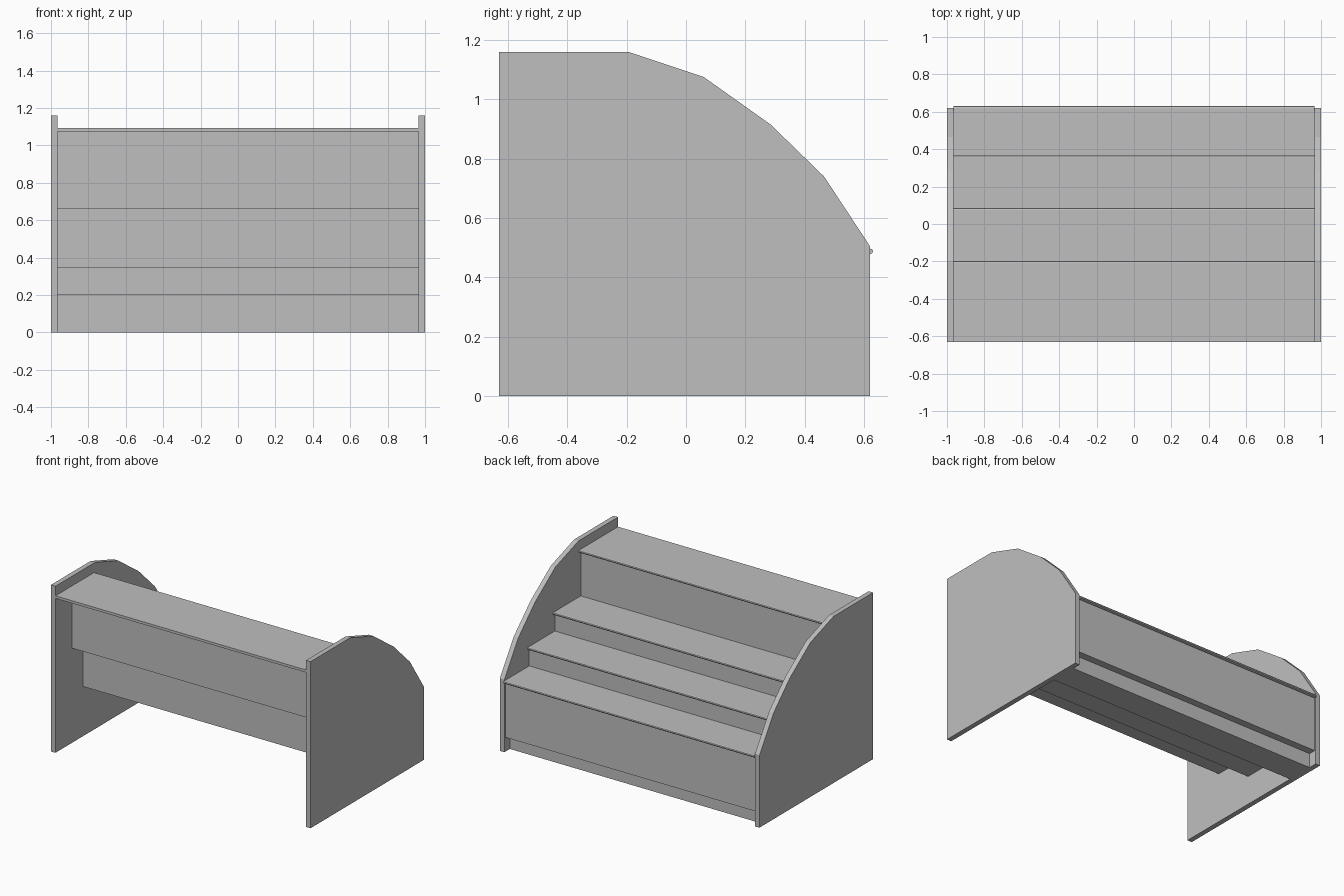
import bpy
import bmesh

cube = bpy.data.objects.get("Cube")
if cube:
    bpy.data.objects.remove(cube, do_unlink=True)

grey = bpy.data.materials.new("light_grey")
grey.use_nodes = True
colour = (0.52, 0.52, 0.52, 1)
grey.diffuse_color = colour
grey.node_tree.nodes["Principled BSDF"].inputs["Base Color"].default_value = colour

INNER = 0.965    # half width between the side panels
BOARD = 0.018    # tread thickness


def extrude_x(name, profile, x0, x1):
    """Solid made by sweeping a (y, z) outline from x0 to x1."""
    bm = bmesh.new()
    face = bm.faces.new([bm.verts.new((x0, y, z)) for y, z in profile])
    swept = bmesh.ops.extrude_face_region(bm, geom=[face])
    verts = [v for v in swept["geom"] if isinstance(v, bmesh.types.BMVert)]
    bmesh.ops.translate(bm, verts=verts, vec=(x1 - x0, 0, 0))
    bmesh.ops.recalc_face_normals(bm, faces=bm.faces)
    mesh = bpy.data.meshes.new(name)
    bm.to_mesh(mesh)
    bm.free()
    mesh.materials.append(grey)
    obj = bpy.data.objects.new(name, mesh)
    bpy.context.collection.objects.link(obj)
    return obj


def board(name, y0, y1, z0, z1):
    return extrude_x(name, [(y0, z0), (y1, z0), (y1, z1), (y0, z1)], -INNER, INNER)


# Side panels with the faceted curved top
side = [(-0.63, 0), (0.62, 0), (0.62, 0.505), (0.465, 0.74), (0.285, 0.915),
        (0.06, 1.075), (-0.195, 1.16), (-0.63, 1.16)]
extrude_x("left_side_panel", side, INNER, 1)
extrude_x("right_side_panel", side, -1, -INNER)

# Each step: tread back, tread nose, tread top, box back, riser, box bottom
steps = {
    "top": (-0.63, -0.198, 1.093, -0.45, -0.22, 0.66),
    "upper": (-0.22, 0.085, 0.768, -0.325, 0.065, 0.345),
    "middle": (0.065, 0.367, 0.632, -0.04, 0.347, 0.2),
    "bottom": (0.347, 0.63, 0.497, 0.37, 0.61, 0.1),
}
for label, (back, nose, top, box_back, riser, base) in steps.items():
    low = top - BOARD
    r = BOARD / 2
    # Tread with a rounded nose
    extrude_x(label + "_tread",
              [(back, low), (nose - r, low), (nose - r * 0.3, low + r * 0.3), (nose, low + r),
               (nose - r * 0.3, top - r * 0.3), (nose - r, top), (back, top)],
              -INNER, INNER)
    board(label + "_step_box", box_back, riser, base, low)

# Recessed toe kick under the lowest step
board("toe_kick", 0.37, 0.56, 0, 0.1)
